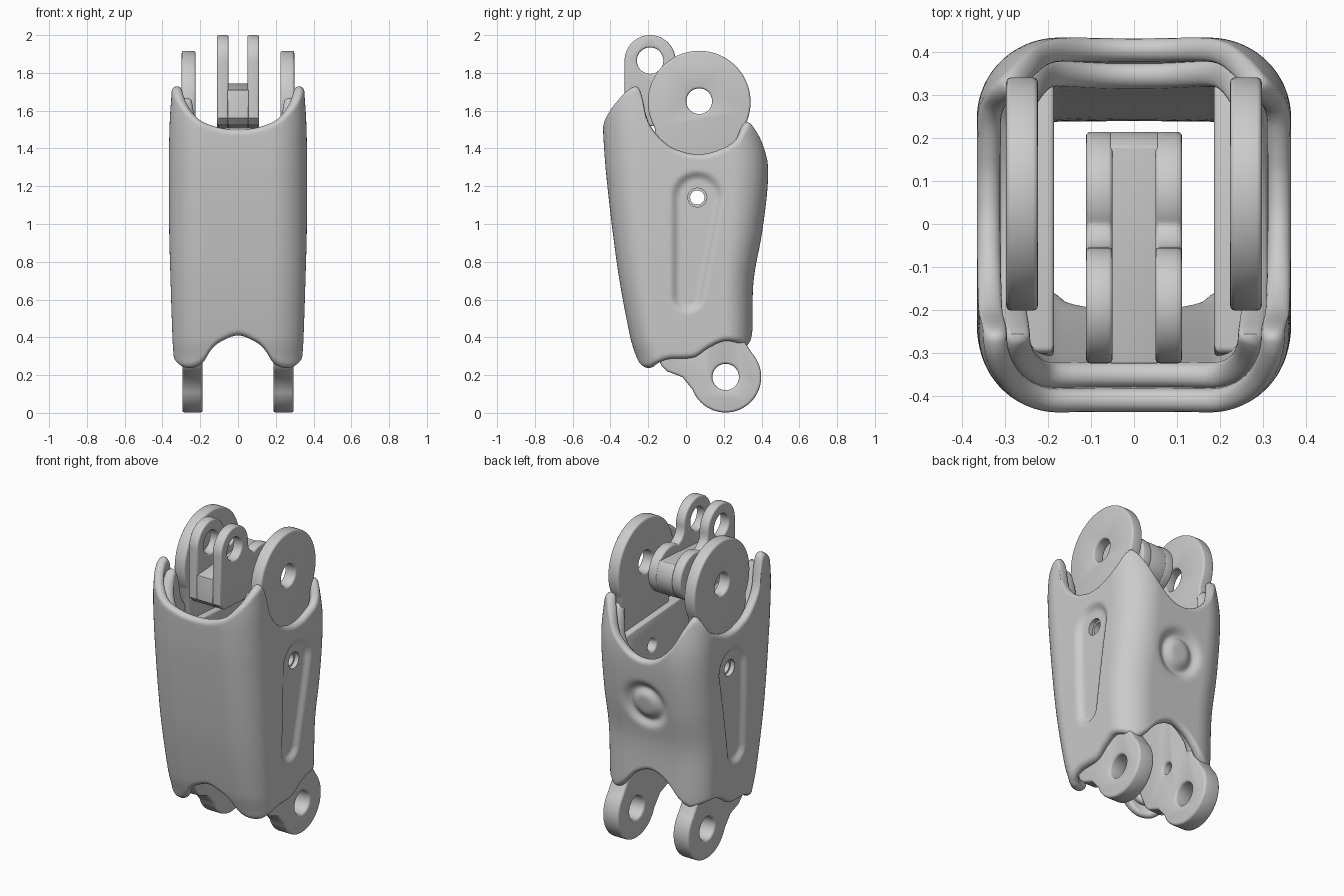
import bpy, bmesh, math
from mathutils import Matrix, Vector

if "Cube" in bpy.data.objects:
    bpy.data.objects.remove(bpy.data.objects["Cube"])


def interp(keys, t, col=1):
    # smooth interpolation through key points, flat at both ends
    t = min(max(t, keys[0][0]), keys[-1][0])
    i = 0
    while i < len(keys) - 2 and t > keys[i + 1][0]:
        i += 1

    def slope(k):
        if k == 0 or k == len(keys) - 1:
            return 0.0
        return (keys[k + 1][col] - keys[k - 1][col]) / (keys[k + 1][0] - keys[k - 1][0])
    a, b = keys[i], keys[i + 1]
    h = b[0] - a[0]
    u = (t - a[0]) / h
    return ((2*u**3 - 3*u*u + 1) * a[col] + (u**3 - 2*u*u + u) * h * slope(i)
            + (3*u*u - 2*u**3) * b[col] + (u**3 - u*u) * h * slope(i + 1))


def make_object(name, bm):
    bmesh.ops.recalc_face_normals(bm, faces=bm.faces[:])
    me = bpy.data.meshes.new(name)
    bm.to_mesh(me)
    bm.free()
    ob = bpy.data.objects.new(name, me)
    bpy.context.collection.objects.link(ob)
    return ob


def activate(ob):
    bpy.ops.object.select_all(action='DESELECT')
    ob.select_set(True)
    bpy.context.view_layer.objects.active = ob


def drill(ob, y, z, r):
    # round hole along x
    bm = bmesh.new()
    bmesh.ops.create_cone(bm, cap_ends=True, segments=40, radius1=r, radius2=r, depth=2,
                          matrix=Matrix.Translation((0, y, z)) @ Matrix.Rotation(math.pi / 2, 4, 'Y'))
    cutter = make_object("hole_cutter", bm)
    cutter.hide_render = True
    m = ob.modifiers.new("hole", 'BOOLEAN')
    m.operation, m.solver, m.object = 'DIFFERENCE', 'EXACT', cutter
    activate(ob)
    bpy.ops.object.modifier_apply(modifier=m.name)
    bpy.data.objects.remove(cutter)


def smooth(ob, deg):
    activate(ob)
    bpy.ops.object.shade_smooth_by_angle(angle=math.radians(deg))


def arc(cy, cz, r, a0, a1, n=32):
    return [(cy + r * math.cos(math.radians(a0 + (a1 - a0) * i / n)),
             cz + r * math.sin(math.radians(a0 + (a1 - a0) * i / n))) for i in range(n + 1)]


def plate(name, pts, x0, x1, holes, bevel=0.014):
    # side-view profile extruded along x, drilled, edges rounded
    bm = bmesh.new()
    f = bm.faces.new([bm.verts.new((x0, y, z)) for y, z in pts])
    g = bmesh.ops.extrude_face_region(bm, geom=[f])
    bmesh.ops.translate(bm, vec=(x1 - x0, 0, 0),
                        verts=[v for v in g["geom"] if isinstance(v, bmesh.types.BMVert)])
    ob = make_object(name, bm)
    for h in holes:
        drill(ob, *h)
    m = ob.modifiers.new("round", 'BEVEL')
    m.width, m.segments, m.limit_method, m.angle_limit = bevel, 3, 'ANGLE', math.radians(50)
    m.use_clamp_overlap = False
    activate(ob)
    bpy.ops.object.modifier_apply(modifier=m.name)
    smooth(ob, 35)
    return ob


# Shell section by height: z, front y, back y, half width
SECTION = [(0.2, -0.245, 0.335, 0.337), (0.4, -0.295, 0.35, 0.347), (0.7, -0.352, 0.358, 0.357),
           (0.95, -0.387, 0.402, 0.364), (1.2, -0.416, 0.432, 0.366), (1.35, -0.43, 0.43, 0.366),
           (1.55, -0.44, 0.39, 0.361), (1.75, -0.43, 0.34, 0.35)]
# Rim heights by distance around the outline, from front centre to back centre
TOP = [(0, 1.50), (0.1, 1.51), (0.2, 1.545), (0.252, 1.58), (0.325, 1.64), (0.385, 1.69),
       (0.44, 1.722), (0.485, 1.722), (0.51, 1.66), (0.53, 1.55), (0.618, 1.427), (0.718, 1.379),
       (0.788, 1.37), (0.868, 1.382), (0.998, 1.44), (1.077, 1.52), (1.12, 1.54), (1.185, 1.46),
       (1.237, 1.37), (1.337, 1.27), (1.437, 1.24)]
BOTTOM = [(0, 0.41), (0.1, 0.375), (0.15, 0.335), (0.2, 0.27), (0.26, 0.242), (0.345, 0.24),
          (0.4, 0.255), (0.525, 0.285), (0.725, 0.295), (0.84, 0.345), (0.953, 0.38),
          (1.075, 0.37), (1.155, 0.347), (1.225, 0.38), (1.33, 0.48), (1.437, 0.52)]
HX, HY, RAD = 0.365, 0.435, 0.19
QUARTER = RAD * math.pi / 2
HALF = 2 * (HX - RAD) + 2 * (HY - RAD) + 2 * QUARTER


def outline(s):
    # point and outward normal on the rounded rectangle, +x half
    a, b = HX - RAD, HY - RAD
    if s < a:
        return s, -HY, 0, -1
    s -= a
    if s < QUARTER:
        t = s / RAD
        return a + RAD * math.sin(t), -b - RAD * math.cos(t), math.sin(t), -math.cos(t)
    s -= QUARTER
    if s < 2 * b:
        return HX, -b + s, 1, 0
    s -= 2 * b
    if s < QUARTER:
        t = s / RAD
        return a + RAD * math.cos(t), b + RAD * math.sin(t), math.cos(t), math.sin(t)
    return max(a - (s - QUARTER), 0), HY, 0, 1


def relief(x, y, z, nx, ny):
    # pressed side panels and ring groove on the back
    if abs(nx) > 0.8:
        t = min(max((1.14 - z) / 0.52, 0), 1)
        d = math.hypot(y - (0.06 - 0.05 * t), z - (1.14 - 0.52 * t))
        k = min(max((0.145 - 0.05 * t - d) / 0.05, 0), 1)
        return 0.026 * k * k * (3 - 2 * k)
    if ny > 0.8:
        return 0.028 * math.exp(-((math.hypot(x, z - 0.95) - 0.105) / 0.032) ** 2)
    return 0


def sleeve(name, cols, rows, inset, thick, drop, lift, pressed):
    # tube with wavy, fully rounded rims
    bm = bmesh.new()
    r = thick / 2
    rings = []
    for i in range(cols):
        s = 2 * HALF * i / cols
        side = 1 if s <= HALF else -1
        s = s if side > 0 else 2 * HALF - s
        px, py, nx, ny = outline(s)
        top, bot = interp(TOP, s) - drop - r, interp(BOTTOM, s) + lift + r
        prof = [(bot + (top - bot) * k / rows, 0) for k in range(rows)]
        prof += [(top + r * math.sin(math.pi * k / 8), r - r * math.cos(math.pi * k / 8)) for k in range(9)]
        prof += [(top + (bot - top) * k / 16, thick) for k in range(1, 16)]
        prof += [(bot - r * math.sin(math.pi * k / 8), r + r * math.cos(math.pi * k / 8)) for k in range(8)]
        ring = []
        for z, d in prof:
            f, b, w = (interp(SECTION, z, c) for c in (1, 2, 3))
            x = px * w / HX
            y = (f + b) / 2 + py / HY * (b - f) / 2
            d += inset
            if pressed and d == 0:
                d = relief(x, y, z, nx, ny)
            ring.append(bm.verts.new((side * (x - nx * d), y - ny * d, z)))
        rings.append(ring)
    n = len(rings[0])
    for i in range(cols):
        a, b = rings[i], rings[(i + 1) % cols]
        for k in range(n):
            bm.faces.new((a[k], b[k], b[(k + 1) % n], a[(k + 1) % n]))
    return make_object(name, bm)


# Outer shell and inner liner
shell = sleeve("outer_shell", 220, 90, 0, 0.055, 0, 0, True)
drill(shell, 0.06, 1.14, 0.05)
smooth(shell, 50)
liner = sleeve("inner_liner", 120, 24, 0.053, 0.06, 0.06, 0.06, False)
drill(liner, 0.06, 1.14, 0.038)
smooth(liner, 50)

# Inner frame: side plates with lower lugs, and upper hinge discs
lug = arc(0.21, 0.19, 0.188, 200, 400) + [
    (0.28, 0.42), (0.28, 0.7), (0.32, 1.0), (0.34, 1.29), (-0.3, 1.33), (-0.33, 1.1),
    (-0.3, 0.8), (-0.24, 0.5), (-0.16, 0.32), (-0.13, 0.25), (-0.1, 0.22), (-0.02, 0.19)]
disc = arc(0.07, 1.645, 0.272, -30, 210, 48) + [(-0.15, 1.2), (0.29, 1.2)]
for side, tag in ((1, "right"), (-1, "left")):
    plate("side_plate_" + tag, lug, side * 0.187, side * 0.295,
          [(0.21, 0.19, 0.07), (0.06, 1.14, 0.038), (0.06, 0.42, 0.035)])
    plate("hinge_disc_" + tag, disc, side * 0.224, side * 0.298, [(0.07, 1.65, 0.068)], 0.012)

# Forked lever floating between the discs
base = [(-0.325, 1.56), (-0.29, 1.525)]
ear = arc(-0.19, 1.865, 0.135, -5, 180) + base + arc(0.07, 1.65, 0.145, 262, 480) + [
    (-0.03, 1.795), (-0.05, 1.82)]
core = [(-0.325, 1.71)] + base + arc(0.07, 1.65, 0.145, 262, 401)
for side, tag in ((1, "right"), (-1, "left")):
    plate("fork_ear_" + tag, ear, side * 0.05, side * 0.112,
          [(-0.19, 1.865, 0.07), (0.07, 1.65, 0.068)], 0.01)
plate("fork_core", core, -0.055, 0.055, [(0.07, 1.65, 0.068)], 0.002)
